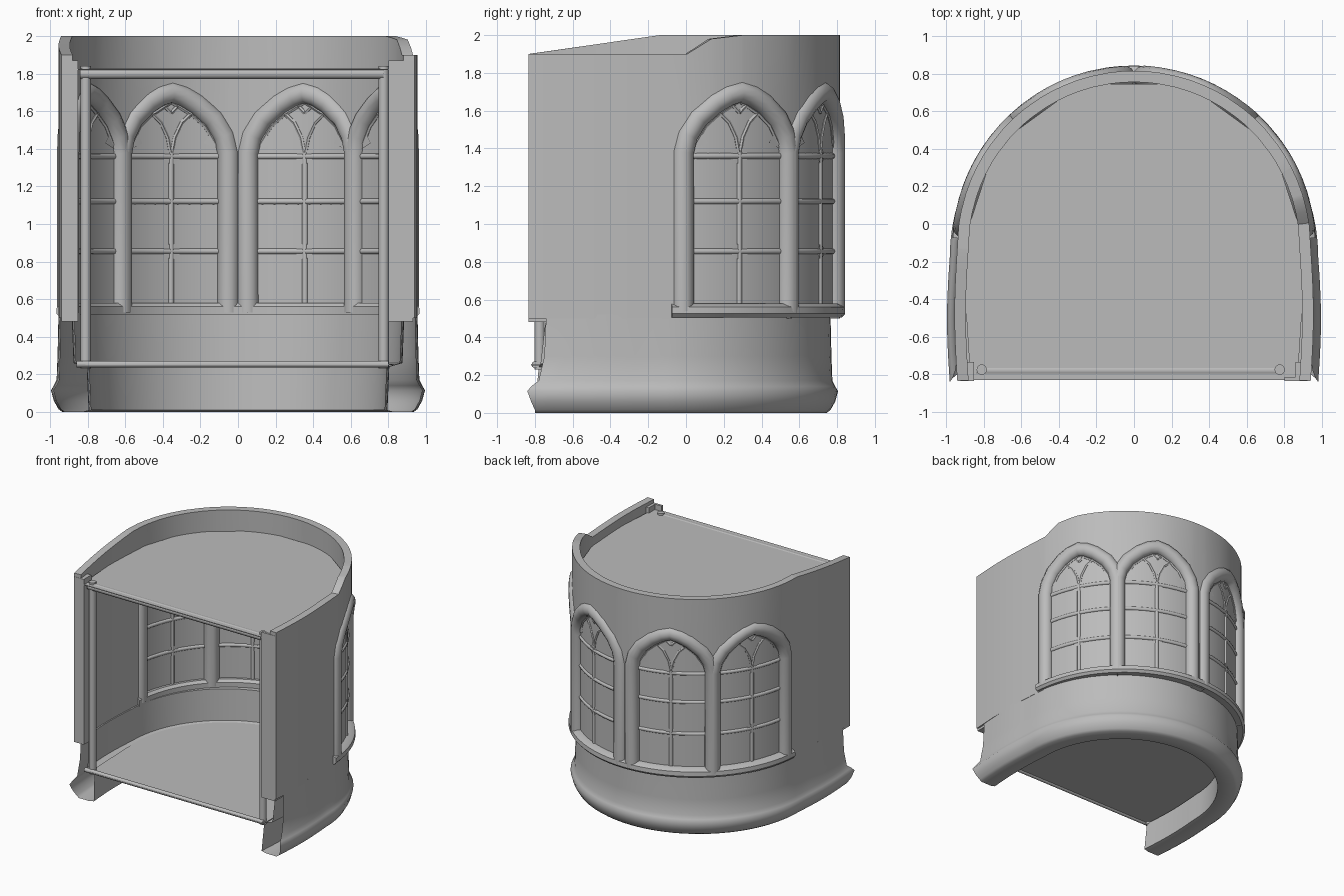
import bpy, bmesh, math
from mathutils import Vector

old = bpy.data.objects.get("Cube")
if old:
    bpy.data.objects.remove(old, do_unlink=True)

stone = bpy.data.materials.new("grey stone")
stone.use_nodes = True
grey = (0.5, 0.5, 0.5, 1)
stone.diffuse_color = grey
stone.node_tree.nodes["Principled BSDF"].inputs["Base Color"].default_value = grey

END = 163            # path value at the front end of each straight side
WALL_Y = -0.125      # centre of the wall's half circle
BASE_Y = -0.175      # centre of the base's half circle
FRONT = -0.835
HALF = 19.9          # half width of a window, in degrees
CENTRES = (-63.3, -23.2, 23.2, 63.3)
ARCH = [(0, 1.70), (0.22, 1.68), (0.45, 1.64), (0.75, 1.56), (0.93, 1.47), (1, 1.38)]
SPRING = 1.38


def pos(s, r, z, yc=WALL_Y, front=FRONT):
    """Point on the U-shaped plan: degrees on the arc, then straight to the front."""
    if abs(s) <= 90:
        a = math.radians(s)
        return Vector((r * math.sin(a), yc + r * math.cos(a), z))
    t = (abs(s) - 90) / (END - 90)
    x = r + 0.015 * math.sin(math.pi * t)
    return Vector((math.copysign(x, s), yc + (front - yc) * t, z))


def interp(x, pts):
    for (x0, y0), (x1, y1) in zip(pts, pts[1:]):
        if x <= x1:
            return y0 + (y1 - y0) * max(0, x - x0) / (x1 - x0)
    return pts[-1][1]


def steps(a, b, n):
    return [a + (b - a) * i / n for i in range(n + 1)]


U_PATH = steps(-END, -90, 6)[:-1] + steps(-90, 90, 40) + steps(90, END, 6)[1:]


def activate(obj):
    bpy.ops.object.select_all(action='DESELECT')
    obj.select_set(True)
    bpy.context.view_layer.objects.active = obj


def finish(obj, angle=35):
    """Bake curves and modifiers to a mesh, then set material and shading."""
    activate(obj)
    bpy.ops.object.convert(target='MESH')
    obj = bpy.context.object
    obj.data.materials.append(stone)
    activate(obj)
    bpy.ops.object.shade_smooth_by_angle(angle=math.radians(angle))


def mesh_object(name, bm, recalc=True):
    bmesh.ops.remove_doubles(bm, verts=bm.verts[:], dist=0.0005)
    if recalc:
        bmesh.ops.recalc_face_normals(bm, faces=bm.faces[:])
    me = bpy.data.meshes.new(name)
    bm.to_mesh(me)
    bm.free()
    obj = bpy.data.objects.new(name, me)
    bpy.context.collection.objects.link(obj)
    return obj


def sweep(name, profile, path, yc, cap=False, angle=35):
    """Sweep a closed (radius, height, front y) profile along the plan."""
    bm = bmesh.new()
    rings = [[bm.verts.new(pos(s, r, z, yc, f)) for r, z, f in profile] for s in path]
    n = len(profile)
    for a, b in zip(rings, rings[1:]):
        for i in range(n):
            j = (i + 1) % n
            bm.faces.new((a[i], a[j], b[j], b[i]))
    if cap:
        bm.faces.new(rings[0])
        bm.faces.new(rings[-1])
    finish(mesh_object(name, bm), angle)


def slab(name, path, r, z, yc, front, front_r):
    """Thin flat sheet following the plan, narrowing to front_r at the front."""
    rim = [pos(s, r, z, yc) for s in path if abs(s) <= 90]
    rim = [(-front_r, front, z)] + rim + [(front_r, front, z)]
    bm = bmesh.new()
    bm.faces.new([bm.verts.new(p) for p in rim])
    obj = mesh_object(name, bm)
    obj.modifiers.new("thickness", 'SOLIDIFY').thickness = 0.006
    finish(obj)


def tubes(name, paths, radius, res=3):
    cu = bpy.data.curves.new(name, 'CURVE')
    cu.dimensions = '3D'
    cu.bevel_depth = radius
    cu.bevel_resolution = res
    cu.use_fill_caps = True
    for path in paths:
        sp = cu.splines.new('POLY')
        sp.points.add(len(path) - 1)
        for p, co in zip(sp.points, path):
            p.co = (*co, 1)
    obj = bpy.data.objects.new(name, cu)
    bpy.context.collection.objects.link(obj)
    finish(obj, 50)


def box(name, x0, x1, y0, y1, z0, z1):
    bm = bmesh.new()
    bmesh.ops.create_cube(bm, size=1)
    for v in bm.verts:
        v.co = ((x0 + x1) / 2 + v.co.x * (x1 - x0), (y0 + y1) / 2 + v.co.y * (y1 - y0),
                (z0 + z1) / 2 + v.co.z * (z1 - z0))
    finish(mesh_object(name, bm))


# Upper wall with four arched openings and an uneven top
def top_z(s):
    return interp(s, [(-END, 1.9), (-91, 2.0), (63, 2.0), (74, 1.98), (82, 1.9), (END, 1.9)])


def arch_z(s):
    return interp(min(abs(s - c) for c in CENTRES) / HALF, ARCH)


cols = set(U_PATH[:7] + U_PATH[-7:] + [0, 63, 74, 82, -91])
for c in CENTRES:
    for f, _ in ARCH:
        cols |= {c - f * HALF, c + f * HALF}
cols = sorted(cols)
bm = bmesh.new()


def wall_quad(s0, s1, low, high):
    corners = [(s0, low(s0)), (s0, high(s0)), (s1, high(s1)), (s1, low(s1))]
    bm.faces.new([bm.verts.new(pos(s, 0.94, z)) for s, z in corners])


for s0, s1 in zip(cols, cols[1:]):
    wall_quad(s0, s1, arch_z, top_z)
    if min(abs((s0 + s1) / 2 - c) for c in CENTRES) > HALF:
        wall_quad(s0, s1, lambda s: 0.5, lambda s: SPRING)
wall = mesh_object("upper_wall", bm, recalc=False)
solid = wall.modifiers.new("thickness", 'SOLIDIFY')
solid.thickness = 0.06
solid.offset = -1
finish(wall)

# Window panes, sill, floor, ceiling and flared base
pane = [(0.908, 0.53, FRONT), (0.908, 1.71, FRONT), (0.902, 1.71, FRONT), (0.902, 0.53, FRONT)]
sweep("window_panes", pane, steps(-83, 83, 40), WALL_Y, True)
sill = [(0.86, 0.51, 0), (0.95, 0.505, 0), (0.968, 0.525, 0), (0.965, 0.56, 0), (0.93, 0.58, 0),
        (0.88, 0.58, 0), (0.86, 0.56, 0)]
sweep("window_sill", sill, steps(-87, 87, 40), WALL_Y, True)
base = [(0.94, 0.52, -0.74), (0.945, 0.3, -0.75), (0.95, 0.17, -0.78), (0.965, 0.14, -0.82),
        (0.98, 0.115, -0.84), (0.965, 0.06, -0.82), (0.94, 0.015, -0.8), (0.92, 0, -0.8), (0.82, 0, -0.8),
        (0.78, 0.01, -0.8), (0.79, 0.24, -0.78), (0.86, 0.26, -0.77), (0.87, 0.52, -0.74)]
sweep("flared_base", base, U_PATH, BASE_Y, angle=55)
slab("floor", U_PATH, 0.83, 0.25, BASE_Y, -0.82, 0.81)
slab("ceiling", steps(-90, 90, 5), 0.915, 1.825, WALL_Y, -0.83, 0.87)


# Window frames and tracery
def on_pane(c, x, z, r=0.905):
    return pos(c + math.degrees(x / 0.905), r, z)


for i, c in enumerate(CENTRES, 1):
    half_arch = ARCH + [(1, 0.53)]
    outline = [(-f, z) for f, z in reversed(half_arch)] + half_arch[1:]
    tubes(f"window_frame_{i}", [[pos(c + f * HALF, 0.91, z) for f, z in outline]], 0.059, 4)

    bars = [[on_pane(c, 0, 0.56), on_pane(c, 0, 1.38)]]
    for z in (0.855, 1.12, 1.36):
        bars.append([on_pane(c, x, z) for x in steps(-0.27, 0.27, 8)])
    tubes(f"window_bars_{i}", bars, 0.016, 2)

    ribs = []
    for m in (-1, 1):
        branch = [(0, 1.36), (0.02, 1.46), (0.06, 1.54), (0.15, 1.62)]
        cross = [(0.25, 1.42), (0.19, 1.52), (0.12, 1.58), (0, 1.65)]
        point = [(0.05, 1.64), (0, 1.59)]
        for line in (branch, cross, point):
            ribs.append([on_pane(c, m * x, z) for x, z in line])
    tubes(f"window_ribs_{i}", ribs, 0.012, 1)

    # Small corner webs at the crossings and cusps beside the arch
    bm = bmesh.new()
    webs = [[(0, z + 0.05 * k), (0.06 * m, z), (0, z)]
            for z in (0.855, 1.36) for k in (-1, 1) for m in (-1, 1)]
    webs += [[(0.25 * m, 1.4), (0.18 * m, 1.43), (0.23 * m, 1.5)] for m in (-1, 1)]
    for tri in webs:
        for r in (0.914, 0.896):
            bm.faces.new([bm.verts.new(on_pane(c, x, z, r)) for x, z in tri])
    finish(mesh_object(f"window_webs_{i}", bm))

# Front jambs, poles and rails
box("right_jamb", -0.94, -0.85, -0.835, -0.735, 0.48, 1.87)
box("left_jamb", 0.86, 0.93, -0.835, -0.735, 0.48, 1.87)
box("left_jamb_strip", 0.8, 0.87, -0.835, -0.815, 0.48, 1.87)
for side, x in (("right", -0.81), ("left", 0.775)):
    tubes(f"{side}_pole", [[(x, -0.775, 0.23), (x, -0.775, 1.84)]], 0.028)
tubes("top_rail", [[(-0.84, -0.78, 1.8), (0.775, -0.78, 1.8)]], 0.03)
tubes("bottom_rail", [[(-0.86, -0.8, 0.255), (0.8, -0.8, 0.255)]], 0.018)
